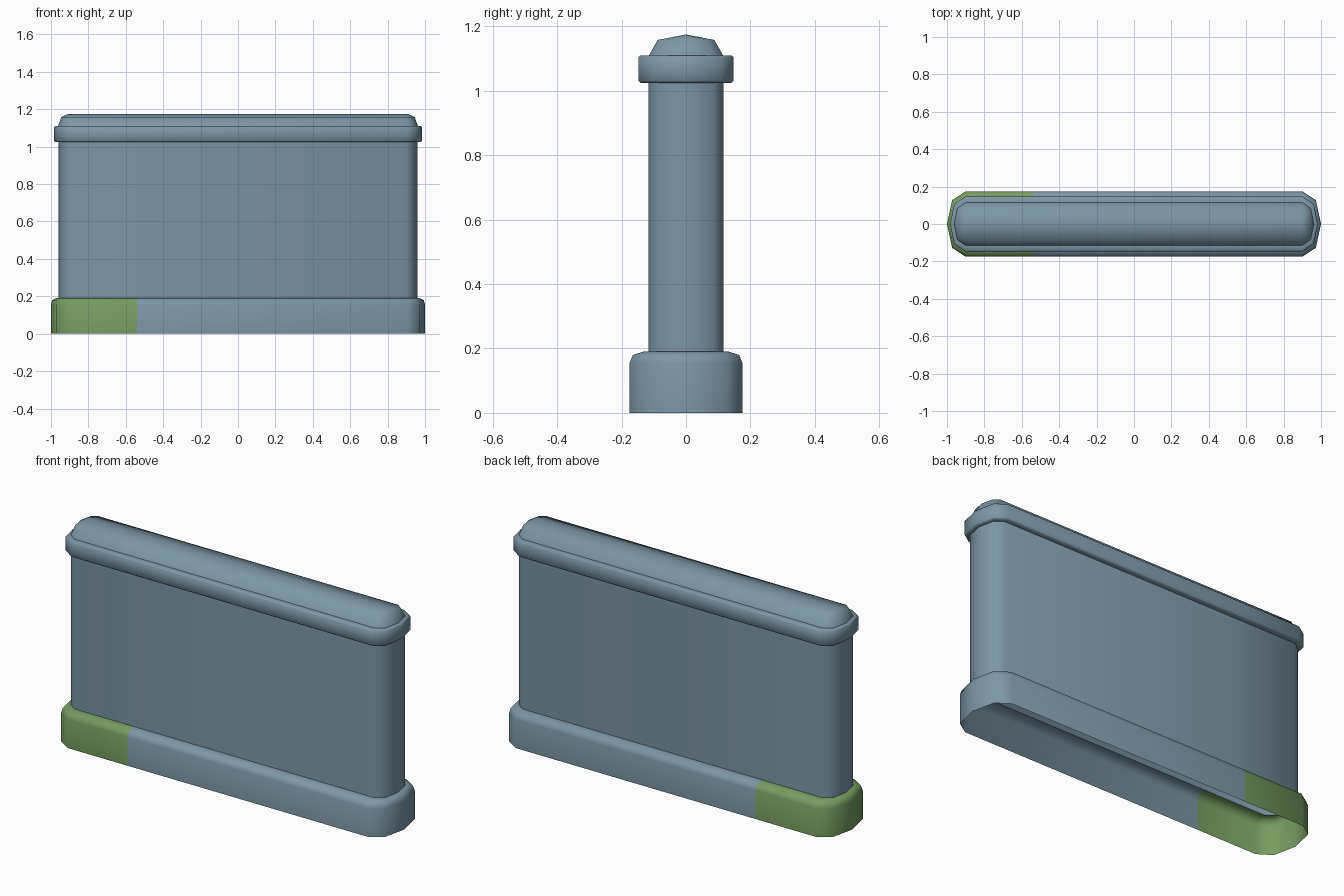
import bpy, bmesh, math

if "Cube" in bpy.data.objects:
    bpy.data.objects.remove(bpy.data.objects["Cube"])


def material(name, rgb):
    m = bpy.data.materials.new(name)
    m.diffuse_color = (*rgb, 1)
    m.use_nodes = True
    m.node_tree.nodes["Principled BSDF"].inputs["Base Color"].default_value = m.diffuse_color
    return m


STONE = material("blue_grey_stone", (0.205, 0.305, 0.376))
MOSS = material("moss_green", (0.181, 0.328, 0.122))
STRAIGHT = 0.9    # where the straight sides end and the rounded ends begin
SPLIT = -0.54     # edge of the green section


def ring(bm, hx, hy, z):
    # plan outline: straight sides with faceted round ends
    s = min(STRAIGHT, hx)
    mid = s + (hx - s) * 0.72
    pts = [(SPLIT, -hy), (s, -hy), (mid, -hy * 0.73), (hx, 0), (mid, hy * 0.73), (s, hy),
           (SPLIT, hy), (-s, hy), (-mid, hy * 0.73), (-hx, 0), (-mid, -hy * 0.73), (-s, -hy)]
    return [bm.verts.new((x, y, z)) for x, y in pts]


def loft(name, profile, green=False):
    bm = bmesh.new()
    rings = [ring(bm, *p) for p in profile]
    for a, b in zip(rings, rings[1:]):
        n = len(a)
        for i in range(n):
            j = (i + 1) % n
            bm.faces.new((a[i], a[j], b[j], b[i]))
    bmesh.ops.remove_doubles(bm, verts=bm.verts[:], dist=0.0005)
    if green:
        for f in bm.faces:
            f.material_index = int(f.calc_center_median().x < SPLIT)
    me = bpy.data.meshes.new(name)
    bm.to_mesh(me)
    bm.free()
    me.materials.append(STONE)
    if green:
        me.materials.append(MOSS)
    ob = bpy.data.objects.new(name, me)
    bpy.context.collection.objects.link(ob)
    bpy.ops.object.select_all(action='DESELECT')
    ob.select_set(True)
    bpy.context.view_layer.objects.active = ob
    bpy.ops.object.shade_smooth_by_angle(angle=math.radians(58))
    return ob


# open-bottomed plinth with rounded shoulder, one end green
loft("plinth", [(1.0, 0.175, 0), (1.0, 0.175, 0.155), (0.993, 0.165, 0.18),
                (0.972, 0.133, 0.19), (0.96, 0.117, 0.19)], green=True)

# plain wall slab
loft("wall", [(0.96, 0.117, 0.19), (0.96, 0.117, 1.025)])

# overhanging coping band with small bevels
loft("coping_band", [(0.96, 0.117, 1.025), (0.977, 0.141, 1.025), (0.984, 0.148, 1.032),
                     (0.984, 0.148, 1.103), (0.977, 0.141, 1.11), (0.962, 0.115, 1.11)])

# rounded coping top
loft("coping_top", [(0.962, 0.115, 1.11), (0.945, 0.088, 1.158), (0.908, 0.0, 1.175)])
